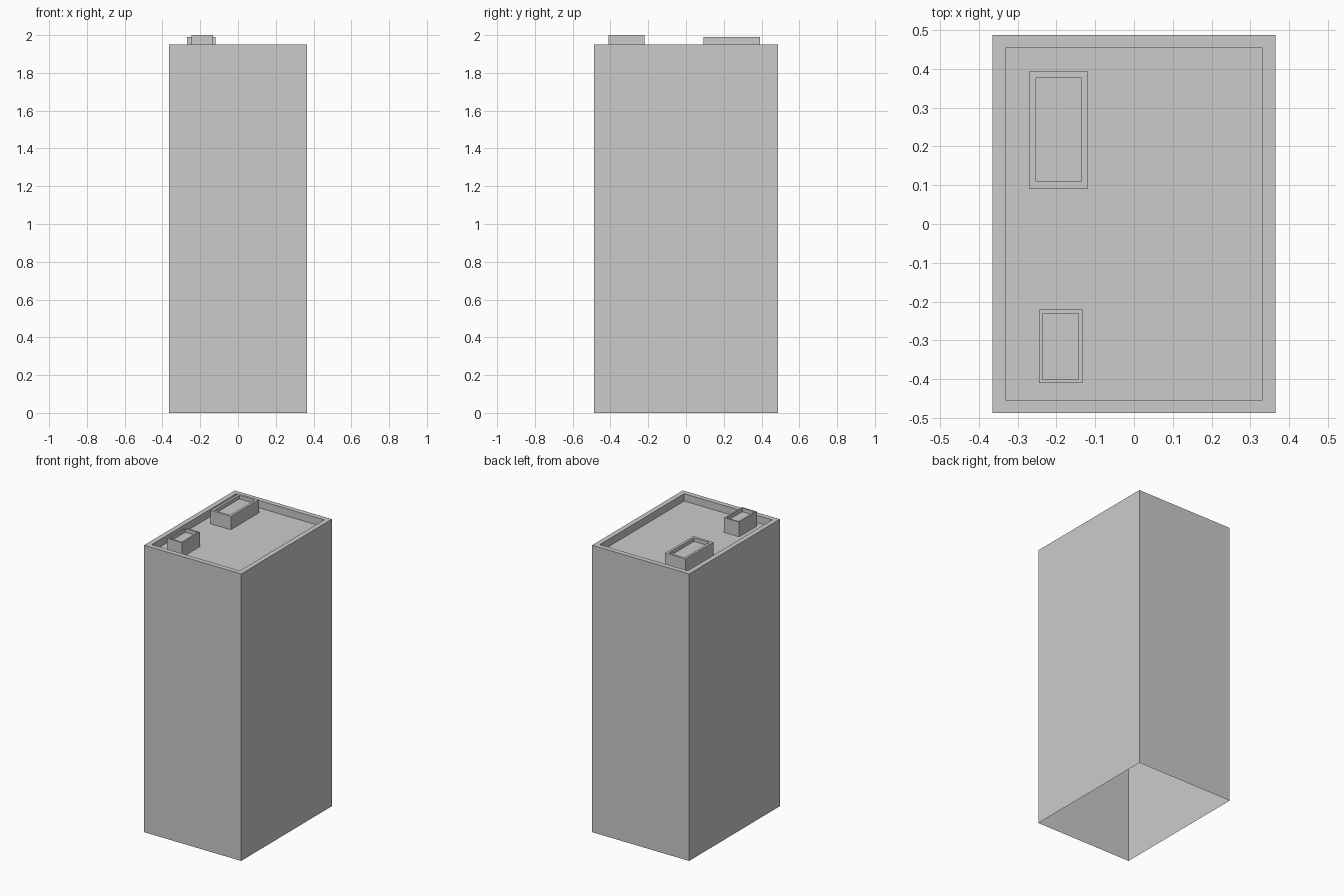
import bpy
import bmesh
from mathutils import Matrix, Vector

cube = bpy.data.objects.get("Cube")
if cube:
    bpy.data.objects.remove(cube, do_unlink=True)

# Single plain grey for every part
grey = bpy.data.materials.new("plain_grey")
grey.use_nodes = True
colour = (0.6, 0.6, 0.6, 1)
grey.diffuse_color = colour
grey.node_tree.nodes["Principled BSDF"].inputs["Base Color"].default_value = colour


def recessed_box(name, x, y, z, rim, depth):
    """Box with an open underside and a recessed panel in its top."""
    low, high = (Vector(corner) for corner in zip(x, y, z))
    bm = bmesh.new()
    bmesh.ops.create_cube(bm, size=1, matrix=Matrix.Translation((low + high) / 2)
                          @ Matrix.Diagonal((*(high - low), 1)))
    bm.normal_update()
    bottom = [f for f in bm.faces if f.normal.z < -0.5]
    top = [f for f in bm.faces if f.normal.z > 0.5]

    # Rim, then the sunken panel with upright walls
    bmesh.ops.inset_region(bm, faces=top, thickness=rim)
    panel = bmesh.ops.extrude_face_region(bm, geom=top)["geom"]
    bmesh.ops.translate(bm, vec=(0, 0, -depth),
                        verts=[v for v in panel if isinstance(v, bmesh.types.BMVert)])
    # The extrusion source and the underside are left open
    bmesh.ops.delete(bm, geom=bottom + [f for f in top if f.is_valid], context="FACES")
    bmesh.ops.recalc_face_normals(bm, faces=bm.faces)
    if max(bm.faces, key=lambda f: f.calc_center_median().z).normal.z < 0:
        bmesh.ops.reverse_faces(bm, faces=bm.faces)

    mesh = bpy.data.meshes.new(name)
    bm.to_mesh(mesh)
    bm.free()
    mesh.materials.append(grey)
    obj = bpy.data.objects.new(name, mesh)
    bpy.context.collection.objects.link(obj)
    return obj


# Tower walls with parapet and sunken roof
roof = 1.9
recessed_box("tower_body", (-0.365, 0.365), (-0.487, 0.487), (0, 1.95), 0.048, 1.95 - roof)

# Two rooftop housings standing on the sunken roof
recessed_box("front_roof_housing", (-0.245, -0.133), (-0.41, -0.22), (roof, 2.0), 0.014, 0.025)
recessed_box("rear_roof_housing", (-0.27, -0.118), (0.092, 0.393), (roof, 1.99), 0.024, 0.025)
